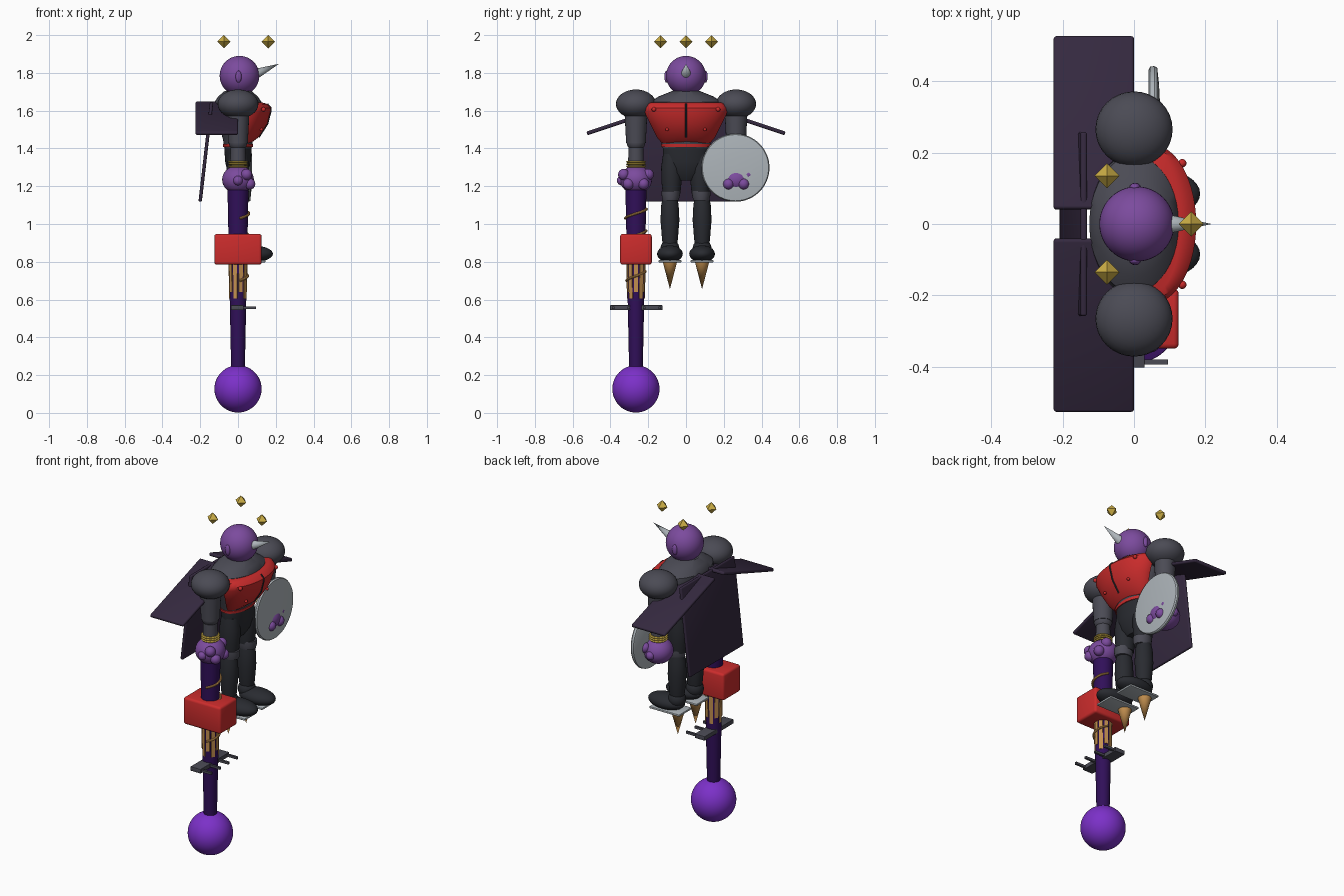
import bpy, bmesh, math
from mathutils import Vector, Matrix

if "Cube" in bpy.data.objects:
    bpy.data.objects.remove(bpy.data.objects["Cube"])

COL = {
    "violet skin": (.2, .07, .34), "bright purple": (.2, .03, .58), "armour red": (.6, .025, .025),
    "deep purple": (.03, .005, .1), "tan": (.55, .28, .08), "gold": (.6, .42, .06),
    "light grey": (.42, .46, .49), "slate": (.07, .07, .09), "charcoal": (.022, .024, .03),
    "dusk purple": (.035, .022, .05)}
MAT = {}
for n, c in COL.items():
    MAT[n] = bpy.data.materials.new(n)
    MAT[n].diffuse_color = (*c, 1)


def finish(name, bm, mat, matrix=None):
    if matrix:
        bmesh.ops.transform(bm, matrix=matrix, verts=bm.verts)
    bmesh.ops.recalc_face_normals(bm, faces=bm.faces)
    me = bpy.data.meshes.new(name)
    bm.to_mesh(me)
    bm.free()
    ob = bpy.data.objects.new(name, me)
    me.materials.append(MAT[mat])
    bpy.context.collection.objects.link(ob)
    return ob


def ball(name, loc, r, mat, seg=32):
    bm = bmesh.new()
    bmesh.ops.create_uvsphere(bm, u_segments=seg, v_segments=seg // 2, radius=1)
    r = r if isinstance(r, tuple) else (r, r, r)
    return finish(name, bm, mat, Matrix.Translation(loc) @ Matrix.Diagonal((*r, 1)))


def box(name, loc, size, mat, rot=None, bevel=0.0):
    bm = bmesh.new()
    bmesh.ops.create_cube(bm, size=1)
    bmesh.ops.scale(bm, vec=size, verts=bm.verts)
    if bevel:
        bmesh.ops.bevel(bm, geom=bm.edges[:], offset=bevel, segments=3, profile=.5, affect='EDGES')
    return finish(name, bm, mat, Matrix.Translation(loc) @ (rot or Matrix()))


def cone(name, a, b, r1, r2, mat, seg=24):
    a, b = Vector(a), Vector(b)
    bm = bmesh.new()
    bmesh.ops.create_cone(bm, cap_ends=True, segments=seg, radius1=r1, radius2=r2, depth=(b - a).length)
    rot = (b - a).to_track_quat('Z', 'Y').to_matrix().to_4x4()
    return finish(name, bm, mat, Matrix.Translation((a + b) / 2) @ rot)


def loft(name, sections, mat, cy=0, seg=40, a0=0, a1=2 * math.pi, matrix=None):
    """Skin elliptical sections given as (z, centre x, radius x, radius y)."""
    bm = bmesh.new()
    full = a1 - a0 > 6.28
    n = seg if full else seg + 1
    rings = []
    for z, cx, rx, ry in sections:
        rings.append([bm.verts.new((cx + rx * math.cos(a0 + (a1 - a0) * i / seg),
                                    cy + ry * math.sin(a0 + (a1 - a0) * i / seg), z)) for i in range(n)])
    for p, q in zip(rings, rings[1:]):
        for i in range(seg):
            j = (i + 1) % n
            bm.faces.new((p[i], p[j], q[j], q[i]))
    bm.faces.new(rings[0])
    bm.faces.new(rings[-1])
    return finish(name, bm, mat, matrix)


def tube(name, pts, r, mat):
    cu = bpy.data.curves.new(name, 'CURVE')
    cu.dimensions, cu.bevel_depth, cu.bevel_resolution, cu.use_fill_caps = '3D', r, 2, True
    sp = cu.splines.new('POLY')
    sp.points.add(len(pts) - 1)
    for p, co in zip(sp.points, pts):
        p.co = (*co, 1)
    cu.materials.append(MAT[mat])
    ob = bpy.data.objects.new(name, cu)
    bpy.context.collection.objects.link(ob)


# head, ears, horn and floating gems
ball("head", (.008, 0, 1.785), .105, "violet skin", 48)
for s in (-1, 1):
    ball("ear", (.003, .103 * s, 1.78), (.016, .012, .032), "violet skin", 16)
cone("horn", (.09, 0, 1.793), (.217, 0, 1.848), .028, 0, "light grey")
for x, y in ((-.075, -.135), (.16, 0), (-.075, .135)):
    bm = bmesh.new()
    bmesh.ops.create_uvsphere(bm, u_segments=4, v_segments=2, radius=.035)
    finish("floating_gem", bm, "gold", Matrix.Translation((x, y, 1.965)))

# torso, belt and hips
loft("torso", [(1.39, 0, .07, .12), (1.45, 0, .08, .135), (1.55, 0, .11, .18), (1.61, 0, .125, .2),
               (1.645, 0, .125, .19), (1.675, 0, .105, .145), (1.705, 0, .07, .07)], "slate")
loft("belt", [(1.407, 0, .078, .13), (1.423, 0, .08, .133)], "armour red")
loft("hips", [(1.23, 0, .03, .05), (1.27, 0, .055, .1), (1.33, 0, .068, .122), (1.408, 0, .073, .123)], "charcoal")

# chest plate with centre seam and rivets
chest = [(1.43, .02, .05, .13), (1.46, .03, .08, .155), (1.53, .045, .11, .19),
         (1.595, .05, .122, .222), (1.615, .05, .124, .222), (1.635, .05, .105, .212), (1.643, .05, .08, .195)]
loft("chest_plate", chest, "armour red", a0=-math.pi / 2, a1=math.pi / 2)
tube("chest_seam", [(cx + rx, 0, z) for z, cx, rx, ry in chest[1:6]], .005, "charcoal")
for s in (-1, 1):
    ball("rivet", (.135, .17 * s, 1.607), .012, "armour red", 12)
    ball("lower_rivet", (.125, .1 * s, 1.5), .009, "armour red", 12)

for s in (-1, 1):
    # shoulder, arm, wrist bands and fist
    y = .265 * s
    ball("shoulder", (0, y, 1.635), (.108, .106, .077), "slate")
    cone("upper_arm", (0, y, 1.43), (0, y, 1.62), .052, .062, "slate")
    ball("elbow", (0, y, 1.435), .05, "slate", 24)
    cone("forearm", (0, y, 1.28), (0, y, 1.44), .043, .038, "slate")
    for k in range(3):
        loft("wrist_band", [(1.3 + k * .012, 0, .048, .048), (1.305 + k * .012, 0, .053, .053),
                            (1.31 + k * .012, 0, .048, .048)], "gold", cy=y, seg=24)
    ball("fist", (0, y, 1.235), (.084, .085, .075), "violet skin")
    for dy, z, x in ((-.04, 1.212, .062), (.04, 1.212, .062), (-.065 * s, 1.262, .03), (.065 * s, 1.262, .045)):
        ball("knuckle", (x, y + dy, z), .03, "violet skin", 16)
    ball("thumb", (0, y + .075 * s, 1.23), .026, "violet skin", 16)

    # legs, shoes, soles and spikes
    y = .085 * s
    loft("thigh", [(1.16, 0, .05, .046), (1.22, 0, .057, .053), (1.3, 0, .06, .055), (1.37, 0, .05, .045)],
         "charcoal", cy=y * .9)
    loft("knee_guard", [(1.125, .008, .048, .042), (1.15, .008, .054, .048), (1.175, .008, .054, .048)],
         "slate", cy=y * .95, seg=24)
    loft("shin", [(.86, 0, .034, .034), (.92, 0, .045, .042), (1.02, 0, .053, .05), (1.1, 0, .05, .046),
                  (1.15, 0, .038, .036)], "charcoal", cy=y)
    ball("shoe", (.07, y, .842), (.115, .068, .045), "charcoal")
    ball("ankle", (0, y, .87), .05, "charcoal", 24)
    box("sole", (.045, y, .803), (.2, .12, .012), "light grey", bevel=.003)
    cone("spike", (-.005, y, .8), (-.005, y, .655), .038, 0, "tan")

    # sloping back wings
    box("wing", (-.1125, .283 * s, 1.56), (.225, .51, .02), "dusk purple",
        Matrix.Rotation(math.radians(-18.5 * s), 4, 'X'), .008)

# hanging back panel
box("back_panel", (-.17, 0, 1.382), (.018, .515, .53), "dusk purple",
    Matrix.Rotation(math.atan2(.06, .52), 4, 'Y'), .007)

# round shield on the left fist
loft("shield", [(-.016, 0, .17, .17), (-.012, 0, .178, .178), (.0, 0, .18, .18), (.008, 0, .175, .175),
                (.013, 0, .13, .13), (.016, 0, .07, .07), (.017, 0, .01, .01)], "light grey", seg=64,
     matrix=Matrix.Translation((.057, .262, 1.298)) @ Matrix.Rotation(math.pi / 2, 4, 'Y'))

# staff with round pommel and hammer block
SY = -.265
ball("staff_ball", (0, SY, .127), .125, "bright purple", 48)
cone("staff_shaft", (0, SY, .22), (0, SY, 1.2), .036, .056, "deep purple", 32)
box("hammer_block", (0, SY, .866), (.25, .168, .163), "armour red", bevel=.014)

# tan inlay strips around the shaft
for k in range(10):
    a = k * math.tau / 10
    low = .605 if k % 2 else .64
    strip = box("inlay_strip", (0, 0, 0), (.007, .021, .8 - low), "tan")
    tilt = Matrix.Rotation(math.atan2(.02, .98), 4, 'Y')
    strip.data.transform(Matrix.Translation((0, SY, (low + .8) / 2)) @ Matrix.Rotation(a, 4, 'Z')
                         @ Matrix.Translation((.045 if k % 2 else .0455, 0, 0)) @ tilt)

# wrapped cord showing on the front of the shaft
for z in (.725, .94, 1.055):
    r = .036 + .02 * (z - .22) / .98 + .005
    tube("cord", [(r * math.cos(a), SY + r * math.sin(a), z + .025 * a / 1.4)
                  for a in [-1.4 + 2.8 * i / 16 for i in range(17)]], .007, "tan")

# toothed cross bar
box("cross_bar", (-.004, -.2635, .557), (.068, .277, .026), "slate", bevel=.003)
for k in range(4):
    box("bar_tooth", (.055, -.386 + k * .082, .557), (.08, .013, .014), "slate")

# curves to meshes, then smooth shading with sharp edges kept
bpy.ops.object.select_all(action='SELECT')
bpy.context.view_layer.objects.active = bpy.context.selected_objects[0]
for ob in bpy.context.selected_objects:
    if ob.type == 'CURVE':
        bpy.context.view_layer.objects.active = ob
bpy.ops.object.convert(target='MESH')
for ob in bpy.data.objects:
    ob.select_set(not ob.name.startswith("floating_gem"))
bpy.ops.object.shade_smooth_by_angle(angle=math.radians(35))

for m in bpy.data.materials:
    if m.users and not m.is_grease_pencil:
        m.use_nodes = True
        m.node_tree.nodes["Principled BSDF"].inputs["Base Color"].default_value = m.diffuse_color
